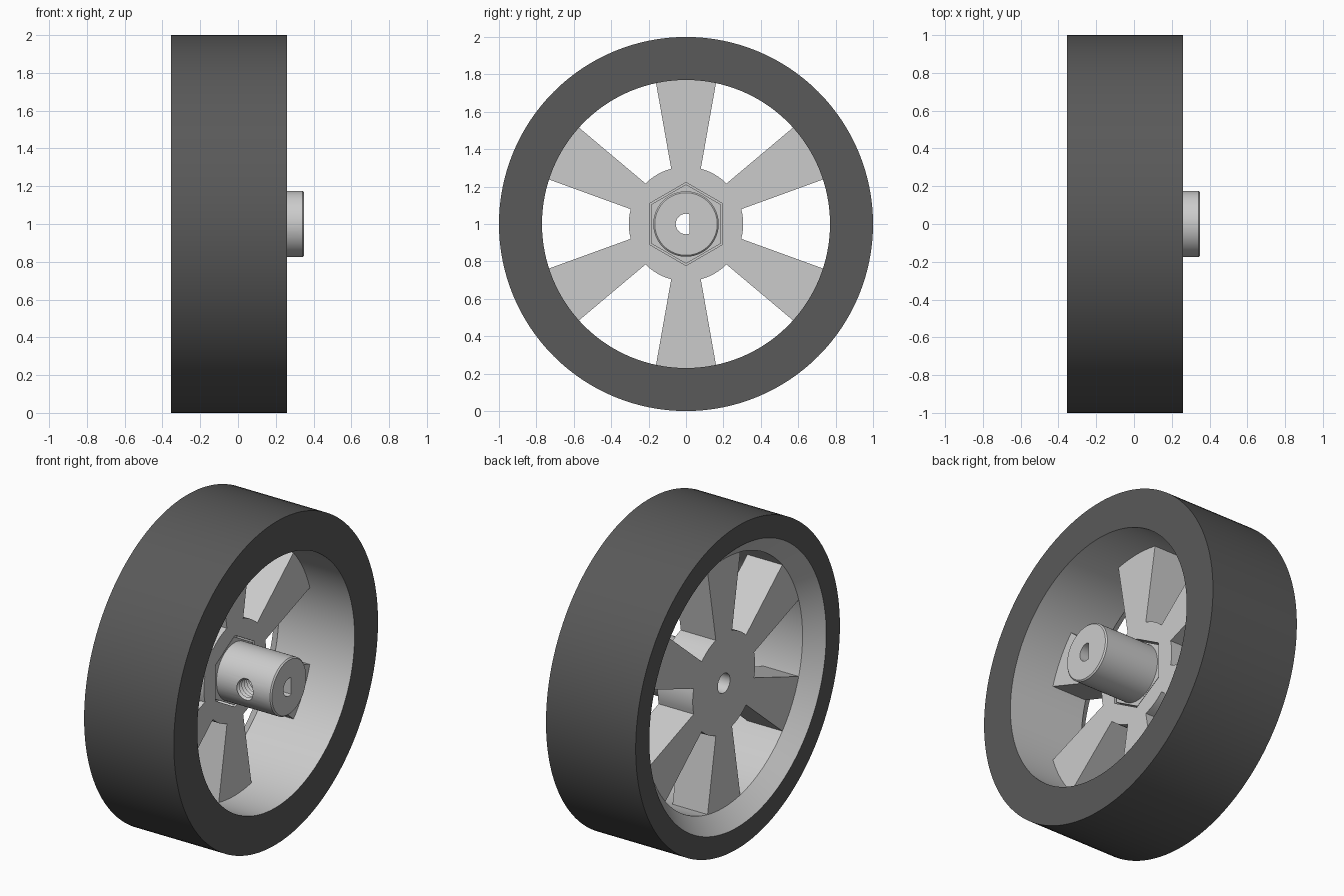
import bpy, bmesh
from math import sin, cos, pi, radians

if "Cube" in bpy.data.objects:
    bpy.data.objects.remove(bpy.data.objects["Cube"])

AXLE_Z = 1.0


def make_object(name, bm):
    mesh = bpy.data.meshes.new(name)
    bm.to_mesh(mesh)
    bm.free()
    obj = bpy.data.objects.new(name, mesh)
    obj.location.z = AXLE_Z
    bpy.context.collection.objects.link(obj)
    return obj


def lathe(name, profile, segs=128):
    """Spin (x, radius) points about the x axis."""
    bm = bmesh.new()
    rings = []
    for k in range(segs):
        a = 2 * pi * k / segs
        rings.append([bm.verts.new((x, r * cos(a), r * sin(a))) for x, r in profile])
    for k in range(segs):
        a, b = rings[k], rings[(k + 1) % segs]
        for i in range(len(profile) - 1):
            bm.faces.new((a[i], a[i + 1], b[i + 1], b[i]))
    bmesh.ops.remove_doubles(bm, verts=bm.verts, dist=1e-5)
    return make_object(name, bm)


def prism(name, outline, x0, x1):
    """Extrude a (y, z) outline along x."""
    bm = bmesh.new()
    face = bm.faces.new([bm.verts.new((x0, y, z)) for y, z in outline])
    ext = bmesh.ops.extrude_face_region(bm, geom=[face])
    verts = [v for v in ext["geom"] if isinstance(v, bmesh.types.BMVert)]
    bmesh.ops.translate(bm, verts=verts, vec=(x1 - x0, 0, 0))
    bmesh.ops.recalc_face_normals(bm, faces=bm.faces)
    return make_object(name, bm)


def polar(r, deg):
    return r * cos(radians(deg)), r * sin(radians(deg))


def rod(name, r, x0, x1, segs=48):
    return lathe(name, [(x1, 0), (x1, r), (x0, r), (x0, 0)], segs)


def activate(obj):
    bpy.ops.object.select_all(action='DESELECT')
    obj.select_set(True)
    bpy.context.view_layer.objects.active = obj


def boolean(obj, other, operation='DIFFERENCE'):
    activate(obj)
    mod = obj.modifiers.new("bool", 'BOOLEAN')
    mod.operation, mod.object, mod.solver = operation, other, 'EXACT'
    bpy.ops.object.modifier_apply(modifier=mod.name)
    bpy.data.objects.remove(other)


# Tyre: tread and both side walls
tyre = lathe("tyre", [(.26, .77), (.26, 1), (-.355, 1), (-.355, .866)])
rubber = bpy.data.materials.new("rubber")
rubber.diffuse_color = (.1, .1, .1, 1)
rubber.use_nodes = True
rubber.node_tree.nodes["Principled BSDF"].inputs["Base Color"].default_value = rubber.diffuse_color
tyre.data.materials.append(rubber)

# Rim lining the tyre, flared at the back
rim = lathe("rim", [(-.355, .866), (-.26, .77), (.26, .77)])

# Hub disc with six flaring spokes
outline = []
for k in range(6):
    mid = 30 + 60 * k
    outline.append(polar(.306, mid - 15))
    outline += [polar(.772, mid - 12 + 3 * i) for i in range(9)]
    outline += [polar(.306, mid + 15 + 5 * i) for i in range(6)]
spokes = prism("spoked_disc", outline, -.26, -.02)

# Hexagonal pocket and axle hole in the disc
boolean(spokes, prism("pocket_cutter", [polar(.222, 30 + 60 * i) for i in range(6)], -.14, .1))
boolean(spokes, rod("axle_cutter", .06, -.4, .1))

# Shaft coupler: hexagonal foot and round barrel
coupler = prism("shaft_coupler", [polar(.212, 30 + 60 * i) for i in range(6)], -.14, -.025)
barrel = lathe("barrel", [(.35, 0), (.35, .167), (.342, .175), (-.08, .175), (-.08, 0)], 64)
boolean(coupler, barrel, 'UNION')

# D-shaped bore, flat on the +y side
half = 69
bore = [polar(.055, half + (360 - 2 * half) * i / 30) for i in range(31)]
boolean(coupler, prism("bore_cutter", bore, -.3, .5))

# Threaded set-screw hole on the front
zigzag = [(.25 - .0125 * i, .067 if i % 2 else .055) for i in range(21)]
thread = lathe("thread_cutter", [(.25, 0)] + zigzag + [(0, 0)], 32)
thread.location.x = .17
thread.rotation_euler.z = -pi / 2
bpy.context.view_layer.update()
boolean(coupler, thread)

for obj in (tyre, rim, spokes, coupler):
    activate(obj)
    bpy.ops.object.shade_smooth_by_angle(angle=radians(25))
